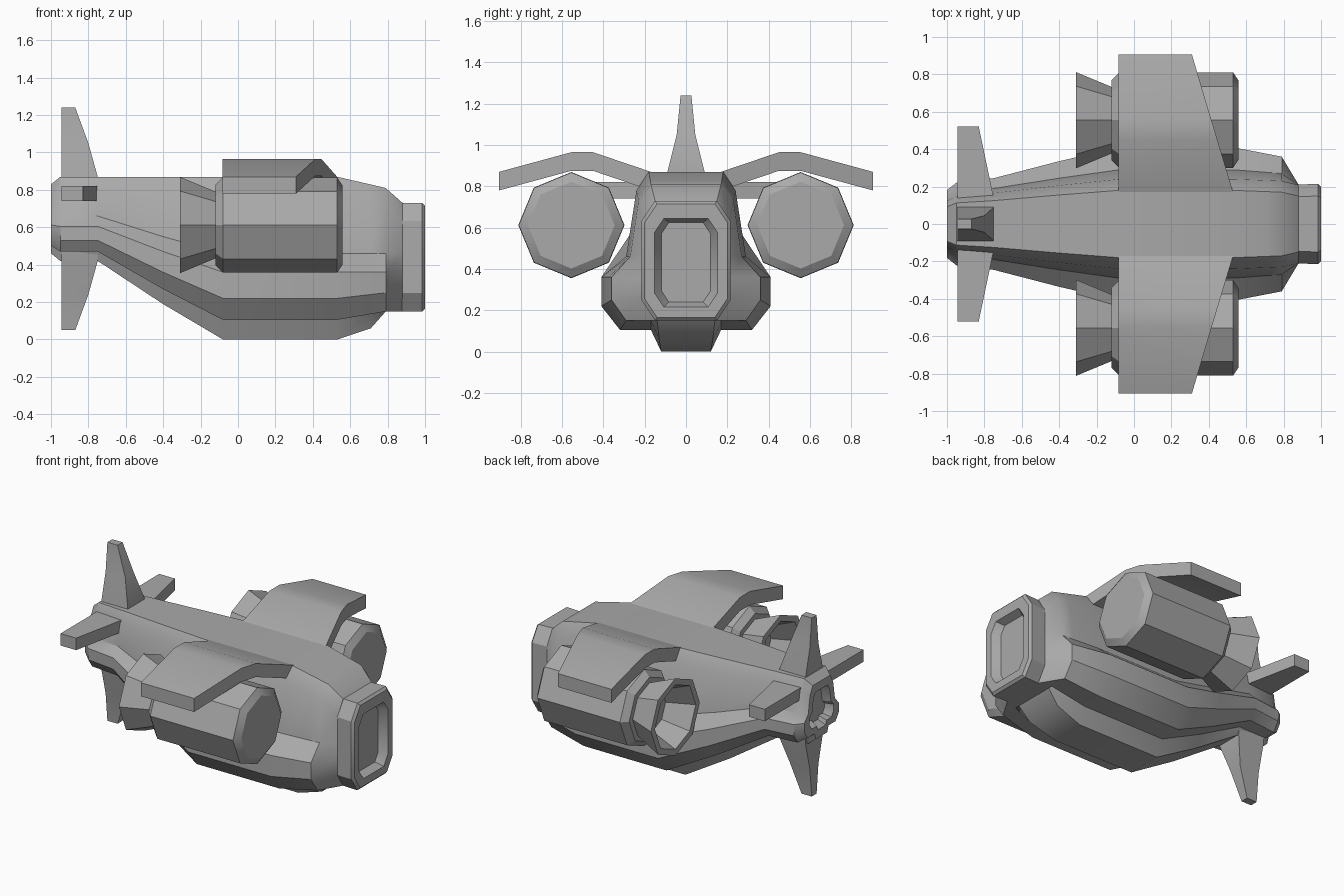
import bpy, bmesh, math
from mathutils import Vector

cube = bpy.data.objects.get("Cube")
if cube:
    bpy.data.objects.remove(cube, do_unlink=True)

grey = bpy.data.materials.new("plain grey")
grey.use_nodes = True
colour = (0.4, 0.4, 0.4, 1)
grey.diffuse_color = colour
grey.node_tree.nodes["Principled BSDF"].inputs["Base Color"].default_value = colour


def loft(name, rings, smooth=30):
    """Skin a series of equal-length point rings and cap both ends."""
    bm = bmesh.new()
    loops = [[bm.verts.new(p) for p in ring] for ring in rings]
    count = len(loops[0])
    for a, b in zip(loops, loops[1:]):
        for i in range(count):
            j = (i + 1) % count
            bm.faces.new((a[i], a[j], b[j], b[i]))
    bm.faces.new(loops[0])
    bm.faces.new(loops[-1])
    bmesh.ops.recalc_face_normals(bm, faces=bm.faces)
    mesh = bpy.data.meshes.new(name)
    bm.to_mesh(mesh)
    bm.free()
    mesh.materials.append(grey)
    mesh.shade_smooth()
    mesh.set_sharp_from_angle(angle=math.radians(smooth))
    obj = bpy.data.objects.new(name, mesh)
    bpy.context.collection.objects.link(obj)
    return obj


def section(x, half):
    """Full cross-section ring from a half profile of (y, z)."""
    right = [(x, -y, z) for y, z in reversed(half)]
    return [(x, y, z) for y, z in half] + right


def blend(a, b, t):
    return [Vector(p).lerp(Vector(q), t) for p, q in zip(a, b)]


def shrink(half, sy, sz, mid):
    return [(y * sy, mid + (z - mid) * sz) for y, z in half]


# Fuselage half profiles, from roof edge down to keel
main = [(.18, .87), (.24, .78), (.29, .46), (.41, .36),
        (.41, .22), (.32, .105), (.17, .105), (.12, 0)]
tail = [(.125, .87), (.165, .8), (.19, .66), (.245, .605),
        (.245, .53), (.2, .47), (.1, .47), (.08, .42)]
shoulder = [(.17, .81), (.23, .73), (.27, .46), (.36, .36),
            (.36, .25), (.29, .15), (.17, .15), (.14, .15)]
nose = [(.15, .73), (.21, .63), (.21, .46), (.21, .36),
        (.21, .25), (.14, .15), (.1, .15), (.07, .15)]
keel_front = blend(main, shoulder, .69)
keel_front[-1] = (.13, .06)
tail_base = shrink(tail, .9, 1, .645)
tail_end = shrink(tail, .74, .82, .645)

loft("fuselage", [
    section(-.95, shrink(tail_end, .55, .55, .645)),
    section(-1, shrink(tail_end, .7, .7, .645)),
    section(-1, tail_end),
    section(-.95, tail_base),
    section(-.75, tail),
    section(-.4, blend(main, tail, .45)),
    section(-.08, main),
    section(.53, main),
    section(.71, keel_front),
    section(.79, shoulder),
    section(.88, nose),
])


# Nose frame with a recessed window
def window_ring(x, w, low, high, cut):
    return section(x, [(w - cut, high), (w, high - cut * 1.5),
                       (w, low + cut * 1.5), (w - cut, low)])


loft("nose_frame", [
    window_ring(.87, .21, .15, .73, .065),
    window_ring(.985, .215, .15, .73, .065),
    window_ring(1, .2, .165, .715, .06),
    window_ring(1, .152, .215, .645, .045),
    window_ring(.95, .118, .24, .625, .035),
])

# Vertical fins: height, leading edge, half thickness
fin = [(.76, -.75, .1), (.87, -.75, .09), (1.05, -.8, .045), (1.24, -.87, .026)]
for name, flip in (("upper_fin", False), ("lower_fin", True)):
    rings = []
    for z, lead, w in fin:
        z = 1.29 - z if flip else z
        rings.append([(-.945, -w, z), (lead, -w, z), (lead, w, z), (-.945, w, z)])
    loft(name, rings, 20)


def panel(name, side, trail, thick, stations):
    """Wing-like panel; stations are y, leading edge and top height."""
    loft(name, [[(trail, side * y, z), (lead, side * y, z),
                 (lead, side * y, z - thick), (trail, side * y, z - thick)]
                for y, lead, z in stations])


# Engine outline: x and radius, front face through to hollow exhaust
engine = [(.56, .21), (.53, .255), (-.08, .255), (-.12, .215), (-.12, .178),
          (-.31, .257), (-.31, .215), (-.14, .14)]

for side, label in ((1, "left"), (-1, "right")):
    panel(label + "_wing", side, -.083, .09,
          [(.17, .53, .87), (.45, .446, .965), (.555, .414, .965), (.905, .31, .87)])
    panel(label + "_tailplane", side, -.945, .08,
          [(.1, -.74, .82), (.14, -.75, .82), (.52, -.83, .82)])
    loft(label + "_engine", [
        [(x, side * .555 + r * math.cos(k * math.pi / 4),
          .612 + r * math.sin(k * math.pi / 4)) for k in range(8)]
        for x, r in engine])
